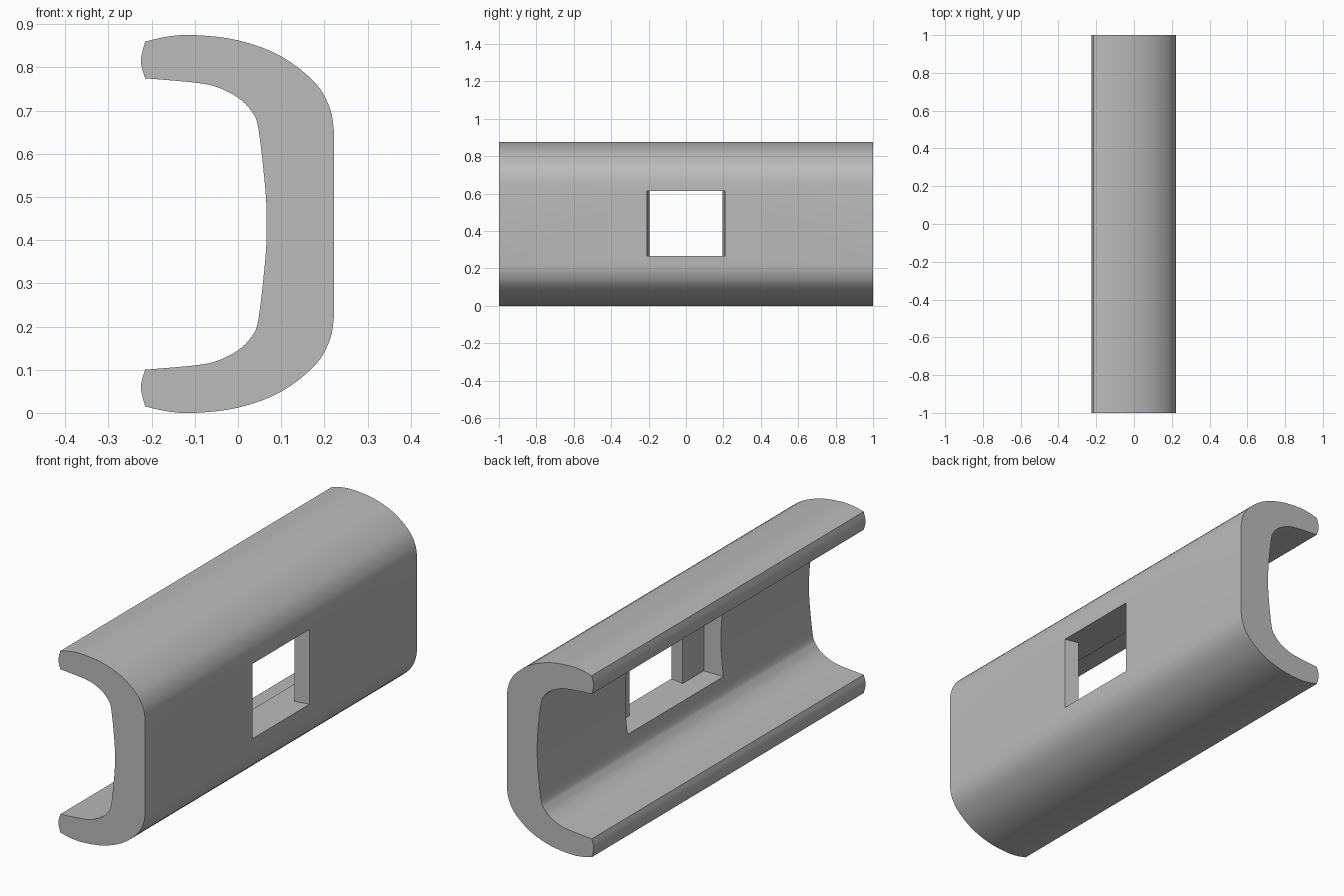
import bpy
import bmesh
from mathutils import Vector

if "Cube" in bpy.data.objects:
    bpy.data.objects.remove(bpy.data.objects["Cube"], do_unlink=True)

HEIGHT = 0.875
LENGTH = 2.0
STEPS = 4


def smooth_path(points):
    """Catmull-Rom curve through the points."""
    p = [Vector(q) for q in points]
    p = [p[0]] + p + [p[-1]]
    path = []
    for a, b, c, d in zip(p, p[1:], p[2:], p[3:]):
        for i in range(STEPS):
            t = i / STEPS
            path.append(0.5 * (2 * b + (c - a) * t
                               + (2 * a - 5 * b + 4 * c - d) * t ** 2
                               + (3 * b - a - 3 * c + d) * t ** 3))
    return path + [p[-1]]


def prism(name, corners, direction):
    """Closed solid made by extruding a polygon."""
    bm = bmesh.new()
    face = bm.faces.new([bm.verts.new(c) for c in corners])
    extruded = bmesh.ops.extrude_face_region(bm, geom=[face], use_keep_orig=True)
    moved = [v for v in extruded["geom"] if isinstance(v, bmesh.types.BMVert)]
    bmesh.ops.translate(bm, vec=direction, verts=moved)
    bmesh.ops.recalc_face_normals(bm, faces=bm.faces)
    mesh = bpy.data.meshes.new(name)
    bm.to_mesh(mesh)
    bm.free()
    obj = bpy.data.objects.new(name, mesh)
    bpy.context.collection.objects.link(obj)
    return obj


# Upper half of the channel section: rounded tip, outer curve, inner curve
tip = smooth_path([(-0.215, 0.775), (-0.225, 0.815), (-0.215, 0.86)])
outer = smooth_path([(-0.215, 0.86), (-0.16, 0.872), (-0.1, 0.875), (0.0, 0.863),
                     (0.1, 0.826), (0.18, 0.763), (0.213, 0.705), (0.222, 0.655)])
inner = smooth_path([(0.066, 0.4375), (0.064, 0.51), (0.047, 0.66), (0.03, 0.7),
                     (0.0, 0.73), (-0.05, 0.755), (-0.1, 0.765), (-0.215, 0.775)])

# Mirror the half section to the bottom
upper = inner + tip[1:] + outer[1:]
lower = [Vector((p.x, HEIGHT - p.y)) for p in reversed(upper[1:])]
channel = prism("channel_rail",
                [(p.x, -LENGTH / 2, p.y) for p in upper + lower],
                (0, LENGTH, 0))

# Stepped window: wide recess inside, narrower opening outside
half = [(0.0, 0.352), (0.155, 0.352), (0.155, 0.196), (0.25, 0.215)]
plan = half + [(x, -y) for x, y in reversed(half)]
cutter = prism("window_cutter", [(x, y, 0.267) for x, y in plan], (0, 0, 0.348))
cutter.hide_render = True

bpy.ops.object.select_all(action="DESELECT")
bpy.context.view_layer.objects.active = channel
channel.select_set(True)
cut = channel.modifiers.new("window", "BOOLEAN")
cut.operation = "DIFFERENCE"
cut.solver = "EXACT"
cut.object = cutter
bpy.ops.object.modifier_apply(modifier=cut.name)
bpy.data.objects.remove(cutter, do_unlink=True)
bpy.ops.object.shade_smooth_by_angle(angle=0.52)

# Plain grey finish
grey = bpy.data.materials.new("plain_grey")
grey.use_nodes = True
colour = (0.5, 0.5, 0.5, 1.0)
grey.diffuse_color = colour
grey.node_tree.nodes["Principled BSDF"].inputs["Base Color"].default_value = colour
channel.data.materials.clear()
channel.data.materials.append(grey)
